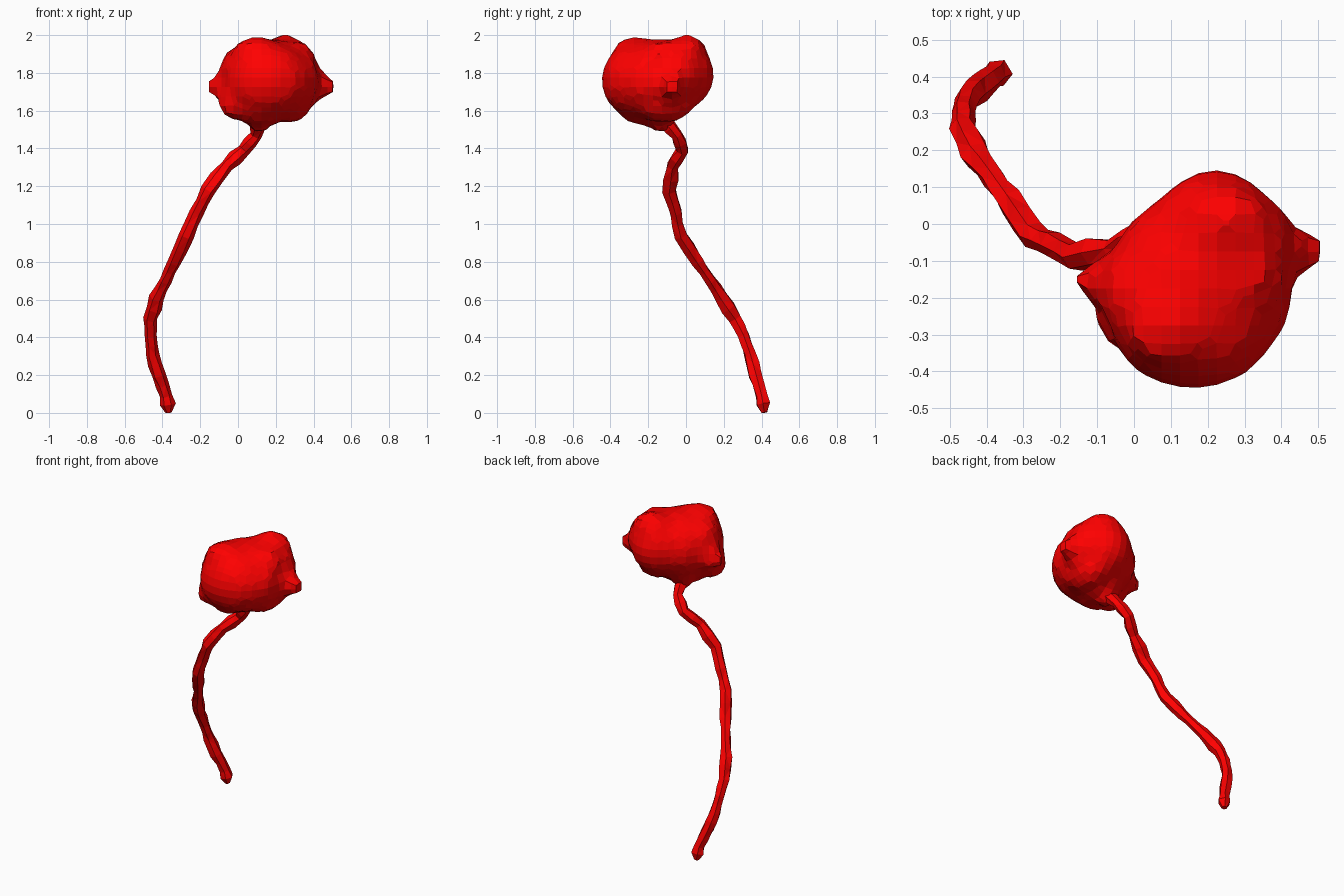
import bpy, bmesh, random
from mathutils import Vector, Matrix

if "Cube" in bpy.data.objects:
    bpy.data.objects.remove(bpy.data.objects["Cube"])

random.seed(4)
red = bpy.data.materials.new("red")
red.diffuse_color = (1.0, 0.0, 0.0, 1)
red.use_nodes = True
red.node_tree.nodes["Principled BSDF"].inputs["Base Color"].default_value = red.diffuse_color


def make_object(name, bm):
    mesh = bpy.data.meshes.new(name)
    bm.to_mesh(mesh)
    bm.free()
    mesh.materials.append(red)
    obj = bpy.data.objects.new(name, mesh)
    bpy.context.collection.objects.link(obj)
    return obj


# Lumpy head: overlapping ellipsoids (centre, radii) fused into one faceted skin
lobes = [
    ((0.17, -0.15, 1.77), (0.24, 0.24, 0.215)),    # core
    ((0.16, -0.26, 1.76), (0.23, 0.19, 0.20)),     # front
    ((0.22, -0.03, 1.79), (0.17, 0.182, 0.185)),   # back
    ((0.33, -0.04, 1.80), (0.10, 0.12, 0.15)),     # right shoulder
    ((0.33, -0.21, 1.76), (0.10, 0.12, 0.14)),     # right front
    ((0.44, -0.07, 1.73), (0.08, 0.06, 0.07)),     # right bump
    ((0.31, -0.12, 1.87), (0.10, 0.13, 0.10)),     # upper right
    ((0.03, -0.19, 1.83), (0.125, 0.14, 0.12)),    # upper left
    ((-0.08, -0.15, 1.73), (0.09, 0.06, 0.06)),    # left bump
    ((-0.02, -0.25, 1.635), (0.09, 0.10, 0.09)),   # lower left
    ((0.27, -0.12, 1.645), (0.125, 0.17, 0.11)),   # lower right
    ((0.25, 0.01, 1.925), (0.12, 0.10, 0.08)),     # top back
    ((0.10, -0.27, 1.905), (0.13, 0.12, 0.09)),    # top front
    ((0.11, -0.20, 1.585), (0.12, 0.15, 0.065)),   # underside
    ((0.11, -0.13, 1.54), (0.06, 0.08, 0.06)),     # neck collar
]
bm = bmesh.new()
for centre, radii in lobes:
    matrix = Matrix.Translation(centre) @ Matrix.Diagonal((*radii, 1))
    bmesh.ops.create_icosphere(bm, subdivisions=3, radius=1, matrix=matrix)
head = make_object("head", bm)
remesh = head.modifiers.new("fuse", 'REMESH')
remesh.mode = 'VOXEL'
remesh.voxel_size = 0.05
remesh.use_smooth_shade = False

# Stem: uneven, pinched six-sided tube along a bending path
path = [
    (-0.368, 0.415, 0.002), (-0.378, 0.40, 0.09), (-0.42, 0.37, 0.2),
    (-0.453, 0.34, 0.31), (-0.463, 0.305, 0.41), (-0.465, 0.26, 0.5),
    (-0.43, 0.185, 0.61), (-0.385, 0.13, 0.7), (-0.335, 0.06, 0.8),
    (-0.275, -0.03, 0.94), (-0.22, -0.055, 1.06), (-0.16, -0.09, 1.18),
    (-0.06, -0.07, 1.31), (0.03, -0.02, 1.39), (0.095, -0.05, 1.47),
    (0.115, -0.12, 1.55),
]
points = [Vector(path[0])]
for a, b in zip(path, path[1:]):
    points += [(Vector(a) + Vector(b)) / 2, Vector(b)]
bm = bmesh.new()
rings = []
for i, p in enumerate(points):
    tangent = points[min(i + 1, len(points) - 1)] - points[max(i - 1, 0)]
    turn = Vector((0, 0, 1)).rotation_difference(tangent)
    radius = 0.018 if i == 0 else random.uniform(0.031, 0.042)
    ring = []
    for k in range(6):
        spoke = Matrix.Rotation(k * 1.0472, 3, 'Z') @ Vector((radius, 0, 0))
        ring.append(bm.verts.new(p + turn @ (spoke * random.uniform(0.87, 1.13))))
    rings.append(ring)
for a, b in zip(rings, rings[1:]):
    for k in range(6):
        n = (k + 1) % 6
        bm.faces.new((a[k], a[n], b[n], b[k]))
bm.faces.new(rings[0][::-1])
bm.faces.new(rings[-1])
bmesh.ops.triangulate(bm, faces=bm.faces[:])
make_object("stem", bm)
